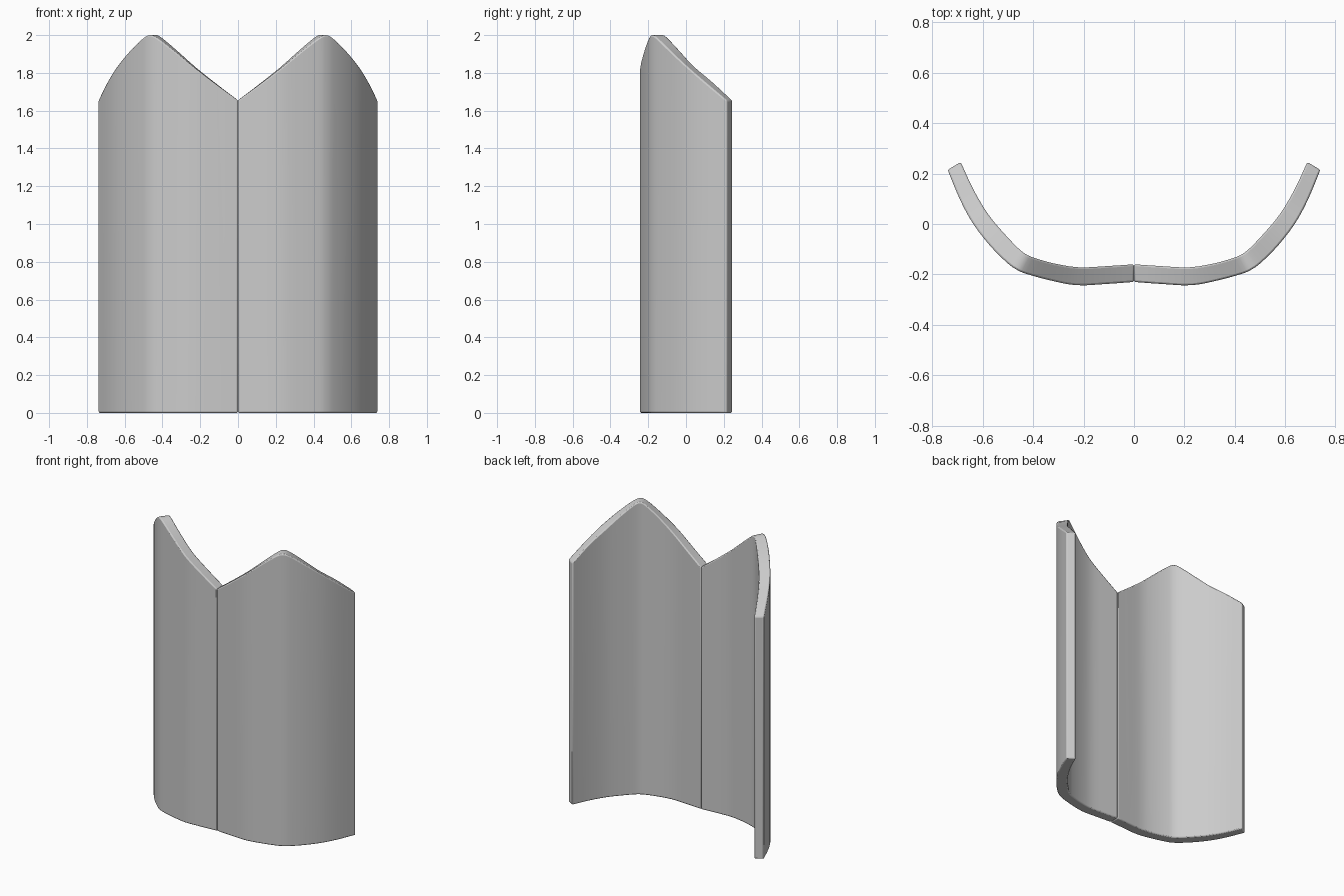
import bpy, bmesh

if "Cube" in bpy.data.objects:
    bpy.data.objects.remove(bpy.data.objects["Cube"])

# Stations along one curved board: outer x, outer y, inner x, inner y, top height
STATIONS = [
    (0.000, -0.230, 0.000, -0.160, 1.655),
    (0.110, -0.238, 0.105, -0.167, 1.735),
    (0.230, -0.243, 0.220, -0.172, 1.827),
    (0.340, -0.222, 0.320, -0.156, 1.917),
    (0.430, -0.197, 0.400, -0.133, 1.985),
    (0.468, -0.180, 0.432, -0.118, 2.000),
    (0.505, -0.153, 0.462, -0.094, 1.983),
    (0.570, -0.088, 0.518, -0.035, 1.920),
    (0.638, 0.000, 0.580, 0.040, 1.838),
    (0.690, 0.095, 0.638, 0.138, 1.755),
    (0.740, 0.215, 0.688, 0.246, 1.655),
]


def smooth_path(pts, steps):
    """Catmull-Rom interpolation of tuples of any length."""
    first = tuple(2 * a - b for a, b in zip(pts[0], pts[1]))
    last = tuple(2 * a - b for a, b in zip(pts[-1], pts[-2]))
    p = [first] + pts + [last]
    out = []
    for i in range(1, len(p) - 2):
        for s in range(steps):
            t = s / steps
            out.append(tuple(
                0.5 * (2 * b + (c - a) * t + (2 * a - 5 * b + 4 * c - d) * t ** 2
                       + (3 * b - a - 3 * c + d) * t ** 3)
                for a, b, c, d in zip(*p[i - 1:i + 3])))
    return out + [pts[-1]]


# Curved board with a pointed top, as a closed solid
bm = bmesh.new()
rings = []
for ox, oy, ix, iy, z in smooth_path(STATIONS, 3):
    rings.append([bm.verts.new(c) for c in
                  ((ox, oy, 0), (ox, oy, z), (ix, iy, z), (ix, iy, 0))])
for a, b in zip(rings, rings[1:]):
    for k in range(4):
        n = (k + 1) % 4
        bm.faces.new((a[k], b[k], b[n], a[n]))
bm.faces.new(rings[0])
bm.faces.new(rings[-1][::-1])
bmesh.ops.recalc_face_normals(bm, faces=bm.faces)
mesh = bpy.data.meshes.new("curved_board")
bm.to_mesh(mesh)
bm.free()
board = bpy.data.objects.new("curved_board", mesh)
bpy.context.collection.objects.link(board)

# Soft edges, which also leave a thin groove where the two boards meet
bevel = board.modifiers.new("soft_edges", 'BEVEL')
bevel.width = 0.007
bevel.segments = 2
bevel.limit_method = 'ANGLE'
bevel.angle_limit = 0.7

# Second board on the other side
mirror = board.modifiers.new("other_side", 'MIRROR')
mirror.use_mirror_merge = False

bpy.context.view_layer.objects.active = board
board.select_set(True)
bpy.ops.object.shade_smooth_by_angle(angle=0.6)
